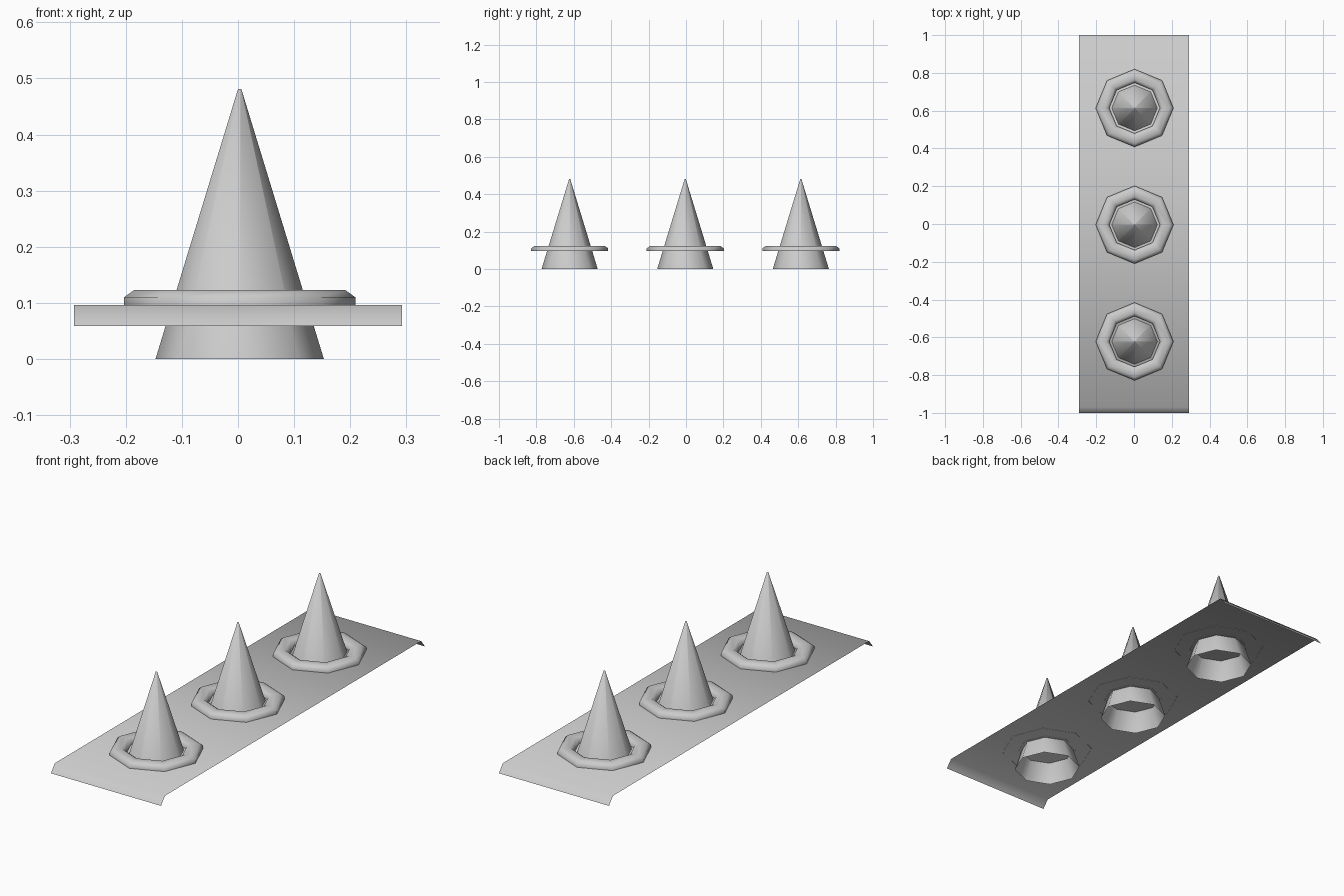
import bpy
import math

if "Cube" in bpy.data.objects:
    bpy.data.objects.remove(bpy.data.objects["Cube"])

SIDES = 8
CENTRE_X = 0.003
ROWS = (-0.622, -0.004, 0.614)


def make_object(name, verts, faces, location=(0, 0, 0)):
    mesh = bpy.data.meshes.new(name)
    mesh.from_pydata(verts, [], faces)
    mesh.shade_smooth()
    obj = bpy.data.objects.new(name, mesh)
    obj.location = location
    bpy.context.collection.objects.link(obj)
    return obj


def lathe(name, profile, location, cap_end=False):
    """Revolve (radius, z) points, listed so that faces point outwards."""
    verts, faces = [], []
    for r, z in profile:
        for i in range(SIDES):
            a = 2 * math.pi * i / SIDES
            verts.append((r * math.cos(a), r * math.sin(a), z))
    for k in range(len(profile) - 1):
        for i in range(SIDES):
            j = (i + 1) % SIDES
            faces.append((k * SIDES + i, k * SIDES + j,
                          (k + 1) * SIDES + j, (k + 1) * SIDES + i))
    if cap_end:
        start = (len(profile) - 1) * SIDES
        faces.append(tuple(range(start, start + SIDES)))
    return make_object(name, verts, faces, location)


# Thin base strip with both ends folded down
strip = [(-1.0, 0.059), (-0.97, 0.096), (0.97, 0.096), (1.0, 0.059)]
verts = [(x, y, z) for y, z in strip for x in (-0.292, 0.292)]
faces = [(2 * k, 2 * k + 1, 2 * k + 3, 2 * k + 2) for k in range(3)]
make_object("base_strip", verts, faces)

spike_profile = [(0.15, 0.0), (0.003, 0.481)]
collar_profile = [(0.206, 0.095), (0.206, 0.110), (0.188, 0.123),
                  (0.152, 0.123), (0.134, 0.110), (0.134, 0.095)]

# Three hollow spikes passing through the strip, each with a raised collar
for n, y in enumerate(ROWS, 1):
    lathe(f"spike_{n}", spike_profile, (CENTRE_X, y, 0), cap_end=True)
    lathe(f"collar_{n}", collar_profile, (CENTRE_X, y, 0))
